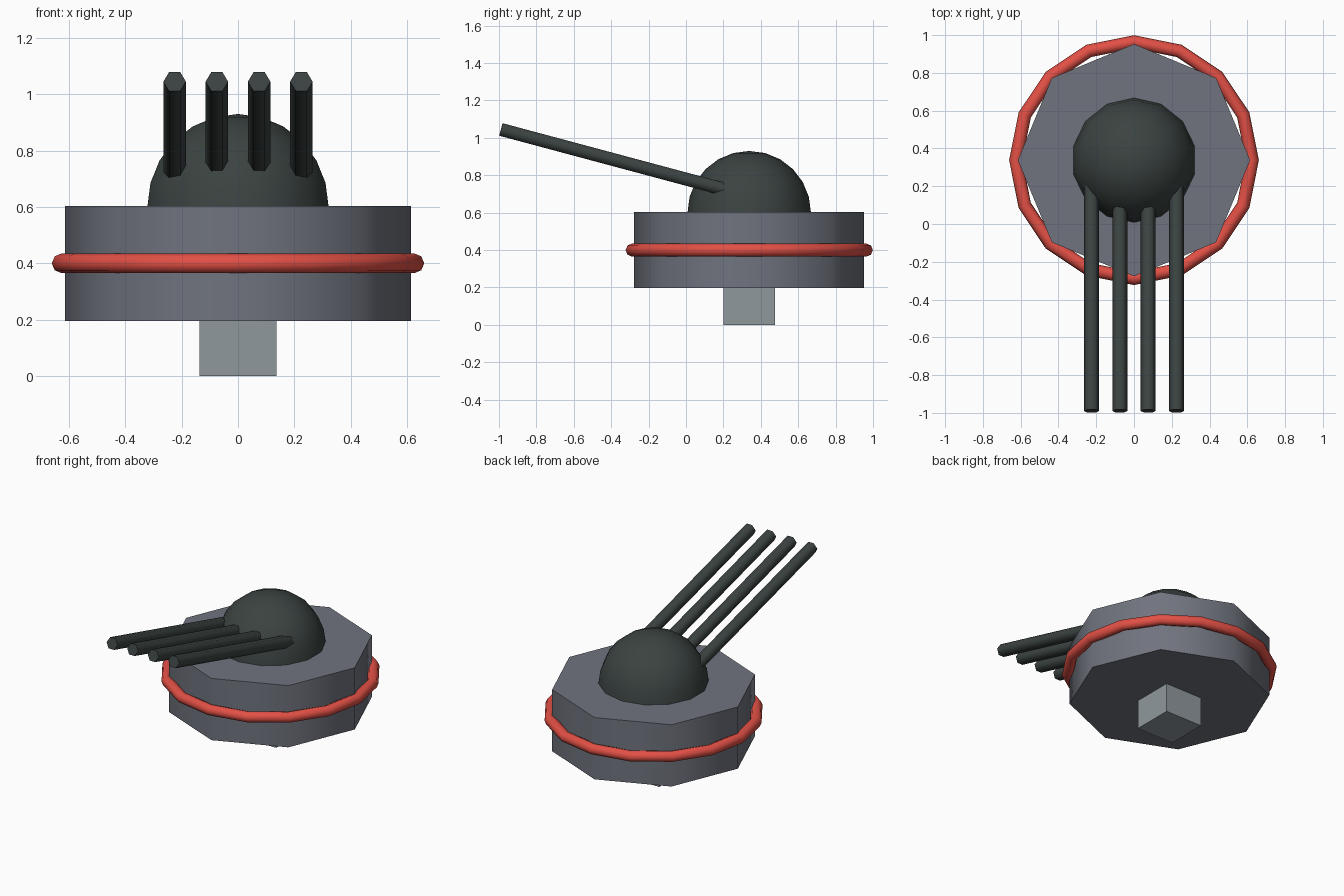
import bpy, bmesh
from math import sin, cos, pi, radians

cube = bpy.data.objects.get("Cube")
if cube:
    bpy.data.objects.remove(cube, do_unlink=True)

CY = 0.338  # depth of the turret's axis


def material(name, rgb):
    mat = bpy.data.materials.new(name)
    mat.use_nodes = True
    mat.diffuse_color = (*rgb, 1)
    mat.node_tree.nodes["Principled BSDF"].inputs["Base Color"].default_value = (*rgb, 1)
    return mat


dark = material("dark gunmetal", (0.043, 0.056, 0.053))
grey = material("slate grey", (0.162, 0.174, 0.209))
light = material("light grey", (0.28, 0.317, 0.337))
red = material("red", (0.76, 0.08, 0.06))


def finish(name, bm, mat, loc, smooth=True):
    bmesh.ops.recalc_face_normals(bm, faces=bm.faces)
    mesh = bpy.data.meshes.new(name)
    bm.to_mesh(mesh)
    bm.free()
    mesh.materials.append(mat)
    obj = bpy.data.objects.new(name, mesh)
    obj.location = loc
    bpy.context.collection.objects.link(obj)
    if smooth:
        bpy.ops.object.select_all(action='DESELECT')
        obj.select_set(True)
        bpy.context.view_layer.objects.active = obj
        bpy.ops.object.shade_smooth_by_angle(angle=radians(65))
    return obj


def lathe(name, profile, sides, mat, loc, start=0.0, closed=False):
    """Revolve (radius, z) points about z; a radius of 0 makes a pole."""
    bm = bmesh.new()
    rings = []
    for r, z in profile:
        if r == 0:
            rings.append([bm.verts.new((0, 0, z))] * sides)
        else:
            angles = [start + 2 * pi * i / sides for i in range(sides)]
            rings.append([bm.verts.new((r * cos(a), r * sin(a), z)) for a in angles])
    pairs = list(zip(rings, rings[1:]))
    if closed:
        pairs.append((rings[-1], rings[0]))
    for low, high in pairs:
        for i in range(sides):
            j = (i + 1) % sides
            corners = dict.fromkeys((low[i], low[j], high[j], high[i]))
            bm.faces.new(list(corners))
    return finish(name, bm, mat, loc)


# Mounting peg under the base
bm = bmesh.new()
bmesh.ops.create_cube(bm, size=1)
bmesh.ops.scale(bm, vec=(0.275, 0.275, 0.275), verts=bm.verts)
finish("mounting_peg", bm, light, (0, CY, 0.1375), smooth=False)

# Octagonal base drum
lathe("base_drum", [(0, 0.196), (0.615, 0.196), (0.615, 0.603), (0, 0.603)],
      8, grey, (0, CY, 0))

# Ring around the drum
ring = [(0.626 + 0.035 * cos(k * pi / 4), 0.035 * sin(k * pi / 4)) for k in range(8)]
lathe("drum_ring", ring, 16, red, (0, CY, 0.4), closed=True)

# Turret dome
dome = [(0.33 * cos(k * pi / 12), 0.33 * sin(k * pi / 12)) for k in range(6)] + [(0, 0.33)]
lathe("turret_dome", dome, 14, dark, (0, CY, 0.6), start=pi / 2)

# Four raised barrels, seated inside the dome
LENGTH, TILT = 1.3, radians(15)
for n in range(4):
    barrel = lathe(f"barrel_{n + 1}", [(0, -LENGTH), (0.04, -LENGTH), (0.04, 0), (0, 0)],
                   6, dark, (-0.225 + 0.15 * n, -0.99, 1.045))
    barrel.rotation_euler.x = pi / 2 - TILT
